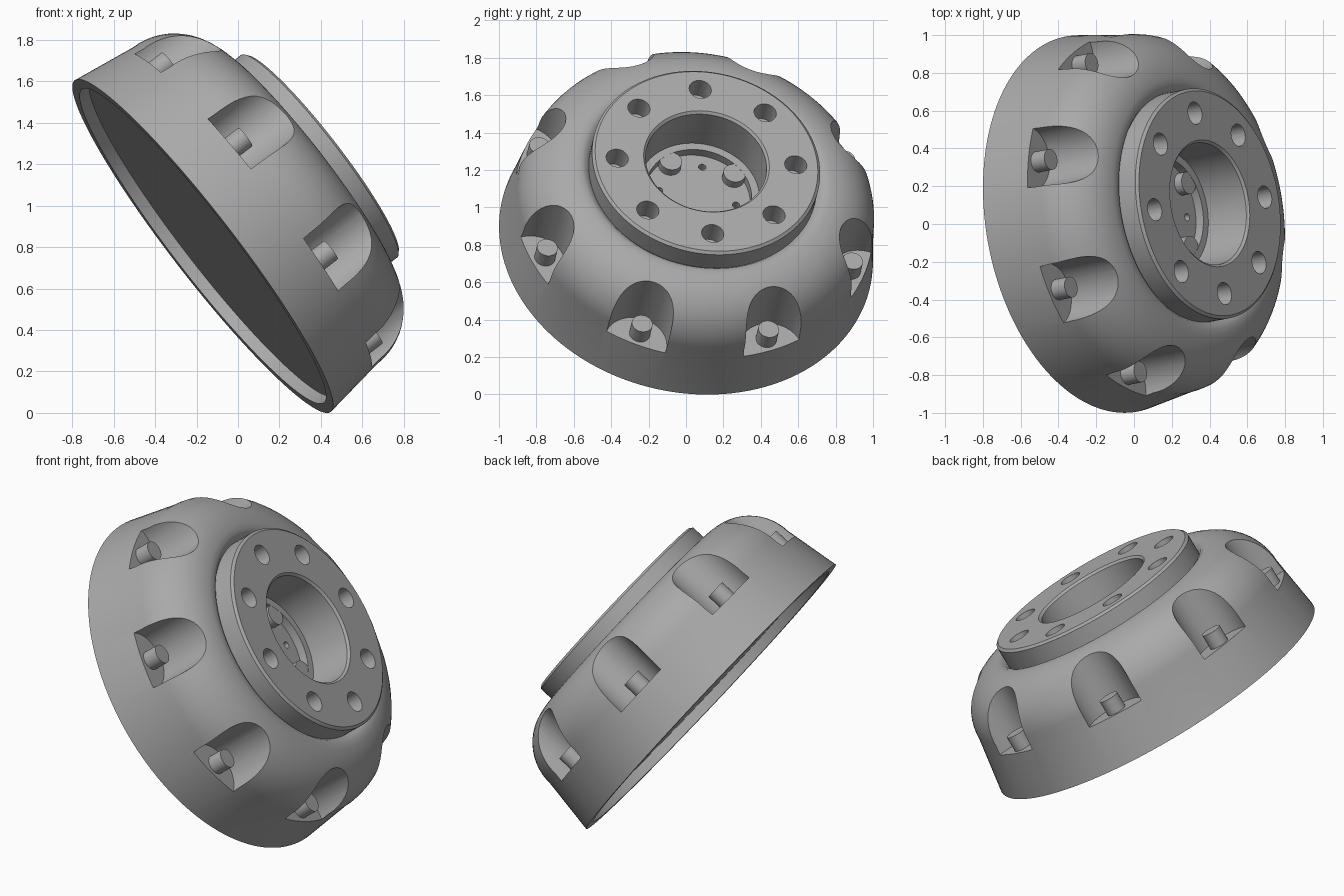
import bpy, bmesh, math
from mathutils import Matrix, Vector

cube = bpy.data.objects.get("Cube")
if cube:
    bpy.data.objects.remove(cube, do_unlink=True)

# Tilted frame: the turning axis is local z, the rim centre is the origin
axis = Vector((0.782, 0.15, 0.604)).normalized()
side = (Vector((0, 1, 0)) - axis * axis.y).normalized()
up = axis.cross(side)
FRAME = Matrix((side, up, axis)).transposed().to_4x4()
FRAME.translation = (-0.17, 0, 0.805)

grey = bpy.data.materials.new("machined grey")
grey.use_nodes = True
COLOUR = (0.4, 0.4, 0.4, 1)
grey.diffuse_color = COLOUR
grey.node_tree.nodes["Principled BSDF"].inputs["Base Color"].default_value = COLOUR


def add_object(name, bm):
    bmesh.ops.recalc_face_normals(bm, faces=bm.faces)
    mesh = bpy.data.meshes.new(name)
    bm.to_mesh(mesh)
    bm.free()
    mesh.materials.append(grey)
    obj = bpy.data.objects.new(name, mesh)
    bpy.context.collection.objects.link(obj)
    obj.matrix_world = FRAME
    return obj


def lathe(name, profile, closed, steps=128):
    """Turn a (radius, height) profile round the axis."""
    bm = bmesh.new()
    verts = [bm.verts.new((r, 0, h)) for r, h in profile]
    pairs = list(zip(verts, verts[1:])) + ([(verts[-1], verts[0])] if closed else [])
    edges = [bm.edges.new(p) for p in pairs]
    bmesh.ops.spin(bm, geom=verts + edges, cent=(0, 0, 0), axis=(0, 0, 1),
                   angle=math.tau, steps=steps, use_duplicate=False)
    bmesh.ops.remove_doubles(bm, verts=bm.verts, dist=1e-5)
    return add_object(name, bm)


def cylinder_ring(name, count, first, ring, radius, low, high, segments=32):
    """Equal cylinders standing round the axis, first angle in degrees."""
    bm = bmesh.new()
    for i in range(count):
        t = math.radians(first + 360 * i / count)
        place = Matrix.Translation((ring * math.sin(t), ring * math.cos(t), (low + high) / 2))
        bmesh.ops.create_cone(bm, cap_ends=True, segments=segments, radius1=radius,
                              radius2=radius, depth=high - low, matrix=place)
    return add_object(name, bm)


def cut(obj, cutter):
    cutter.hide_render = True
    mod = obj.modifiers.new("cut", "BOOLEAN")
    mod.operation = "DIFFERENCE"
    mod.solver = "EXACT"
    mod.object = cutter
    bpy.context.view_layer.update()
    graph = bpy.context.evaluated_depsgraph_get()
    mesh = bpy.data.meshes.new_from_object(obj.evaluated_get(graph))
    obj.modifiers.clear()
    obj.data = mesh
    bpy.data.objects.remove(cutter, do_unlink=True)


# Housing: shallow recess behind, tapered wall, rounded shoulder, stepped bore
shoulder = [(0.66 + 0.305 * math.cos(a), 0.32 + 0.31 * math.sin(a))
            for a in (math.pi / 2 * i / 14 for i in range(15))]
housing = lathe("housing", [(0, 0.06), (0.955, 0.06), (0.955, 0), (1.011, 0)] + shoulder
                + [(0.635, 0.62), (0.617, 0.60), (0.327, 0.60), (0.327, 0.46),
                   (0.285, 0.46), (0.285, 0.41), (0, 0.41)], False)

# Bolt pockets round the shoulder and small holes in the bore floor
cut(housing, cylinder_ring("pocket_cutter", 8, 19, 0.96, 0.168, 0.27, 0.9, 48))
cut(housing, cylinder_ring("floor_hole_cutter", 4, 7, 0.21, 0.02, 0.35, 0.43, 20))

# Mounting flange with chamfered edges and eight holes
flange = lathe("mounting_flange", [(0.327, 0.60), (0.617, 0.60), (0.617, 0.717),
                                   (0.602, 0.73), (0.34, 0.73), (0.327, 0.717)], True)
cut(flange, cylinder_ring("flange_hole_cutter", 8, -4, 0.484, 0.06, 0.5, 0.8))

# Bolt heads in the pockets and round lobes on the bore floor
bolts = cylinder_ring("bolt_heads", 8, 19, 0.895, 0.056, 0.26, 0.36)
lobes = cylinder_ring("bore_lobes", 4, 52, 0.245, 0.06, 0.40, 0.459)

for obj in (housing, flange, bolts, lobes):
    bpy.ops.object.select_all(action="DESELECT")
    obj.select_set(True)
    bpy.context.view_layer.objects.active = obj
    bpy.ops.object.shade_smooth_by_angle(angle=math.radians(30))
